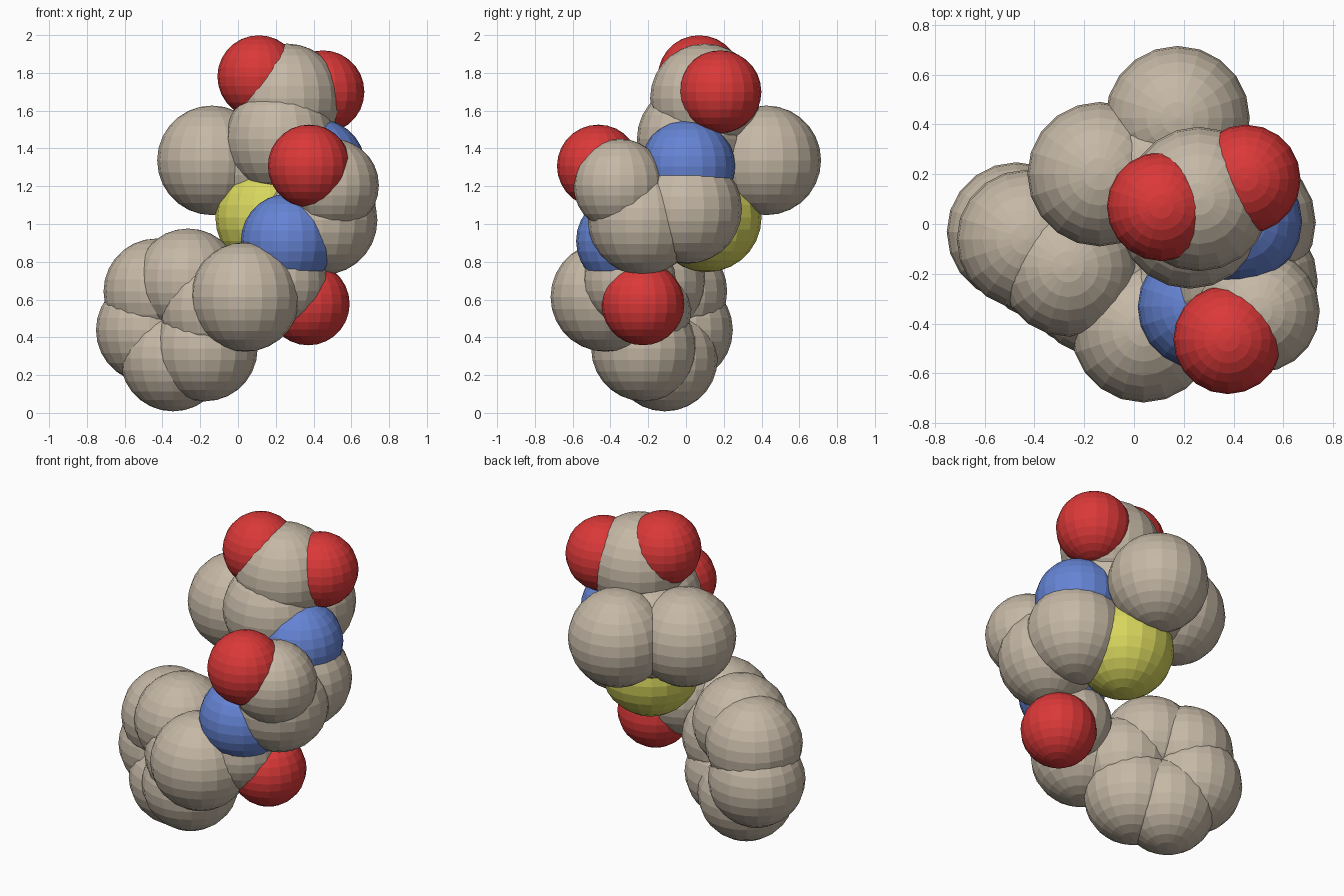
import bpy
from mathutils import Vector

if "Cube" in bpy.data.objects:
    bpy.data.objects.remove(bpy.data.objects["Cube"])

SEGMENTS, RINGS = 20, 14


def material(name, rgb):
    m = bpy.data.materials.new(name)
    m.diffuse_color = (*rgb, 1)
    m.use_nodes = True
    m.node_tree.nodes["Principled BSDF"].inputs["Base Color"].default_value = m.diffuse_color
    return m


MATS = {
    "carbon": material("carbon_tan", (0.56, 0.48, 0.38)),
    "nitrogen": material("nitrogen_blue", (0.13, 0.23, 0.66)),
    "oxygen": material("oxygen_red", (0.71, 0.04, 0.04)),
    "sulfur": material("sulfur_yellow", (0.68, 0.67, 0.11)),
}
RADII = {"carbon": 0.29, "nitrogen": 0.25, "oxygen": 0.219, "sulfur": 0.29}


def atom(name, element, pos, radius=None):
    """One flat-faceted ball of the space-filling model."""
    bpy.ops.mesh.primitive_uv_sphere_add(
        segments=SEGMENTS, ring_count=RINGS,
        radius=radius or RADII[element], location=pos)
    ob = bpy.context.object
    ob.name = name
    ob.data.materials.append(MATS[element])


# Acid group at the top
atom("acid_oxygen_left", "oxygen", (0.11, 0.07, 1.78))
atom("acid_oxygen_right", "oxygen", (0.45, 0.18, 1.70))
atom("acid_carbon", "carbon", (0.26, 0.10, 1.665))

# Five-membered ring with its two side carbons
atom("ring_carbon_upper", "carbon", (0.225, 0.03, 1.45))
atom("ring_carbon_back", "carbon", (0.10, 0.205, 1.325))
atom("side_carbon_left", "carbon", (-0.138, 0.20, 1.337))
atom("side_carbon_back", "carbon", (0.175, 0.425, 1.337))
atom("ring_sulfur", "sulfur", (0.17, 0.11, 1.035))
atom("ring_nitrogen", "nitrogen", (0.425, 0.01, 1.305))
atom("ring_carbon_lower", "carbon", (0.44, 0.006, 1.08))

# Middle link with its carbonyl
atom("link_carbon", "carbon", (0.448, -0.23, 1.02))
atom("carbonyl_carbon", "carbon", (0.50, -0.35, 1.205), 0.246)
atom("carbonyl_oxygen", "oxygen", (0.377, -0.464, 1.307))

# Amide and bridge to the hexagon
atom("amide_nitrogen", "nitrogen", (0.265, -0.332, 0.91))
atom("amide_carbon", "carbon", (0.23, -0.30, 0.70), 0.246)
atom("amide_oxygen", "oxygen", (0.372, -0.228, 0.577))
atom("bridge_carbon", "carbon", (0.038, -0.427, 0.614))

# Six-carbon ring: centre plus two in-plane directions give all corners
centre = Vector((-0.304, -0.142, 0.492))
u = Vector((-0.128, 0.08, 0.151))
v = Vector((-0.040, 0.03, -0.204))
for i, d in enumerate((u, u + v, v, -u, -u - v, -v)):
    atom(f"hexagon_carbon_{i + 1}", "carbon", centre + d, 0.28)
